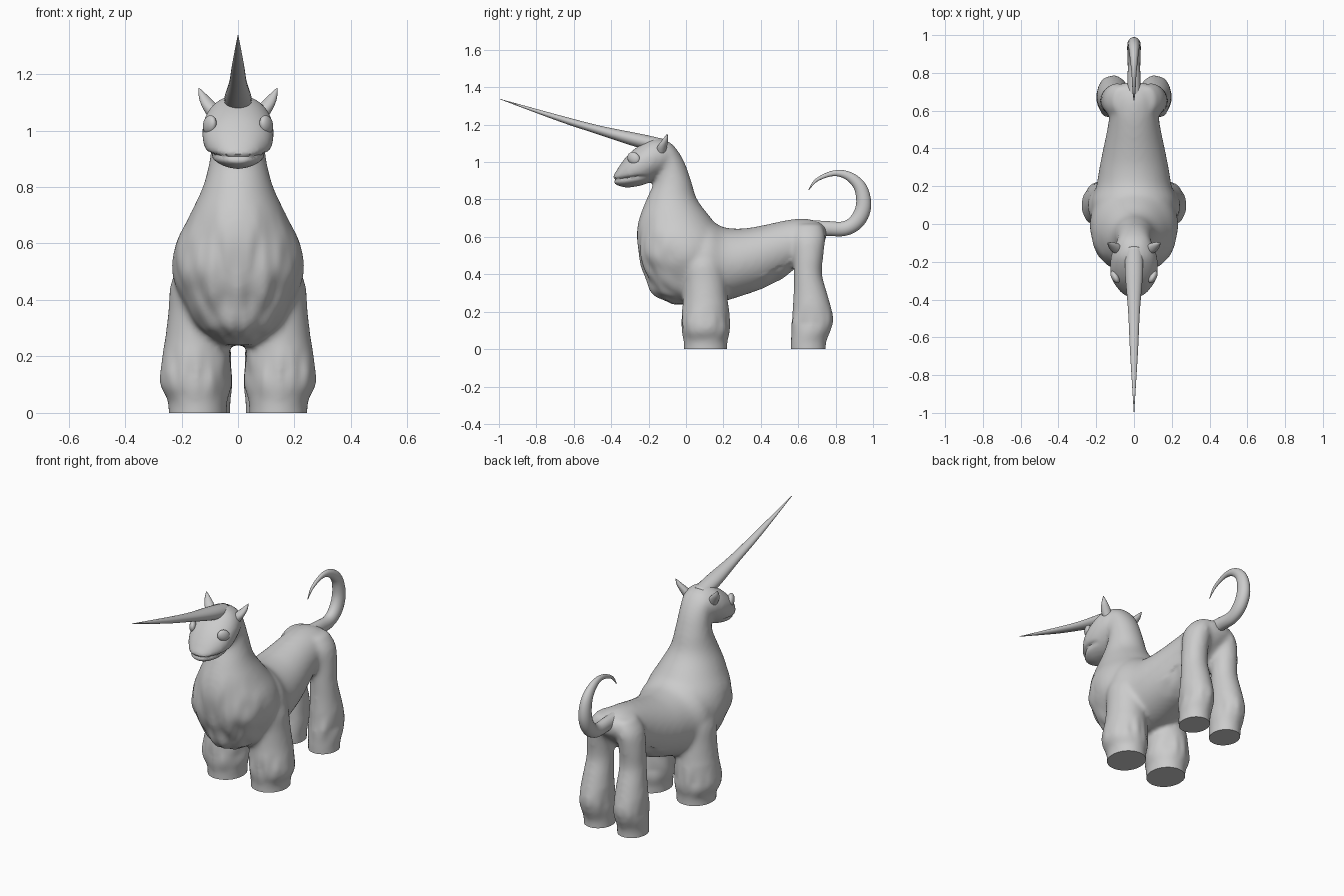
import bpy, bmesh, math
from mathutils import Vector, noise

if "Cube" in bpy.data.objects:
    bpy.data.objects.remove(bpy.data.objects["Cube"])

def spline(a, b, c, d, t):
    return [0.5 * (2*q + (r-p)*t + (2*p-5*q+4*r-s)*t*t + (3*q-p-3*r+s)*t**3)
            for p, q, r, s in zip(a, b, c, d)]

def loft(bm, rings, sides=32, steps=4):
    """Rings are (x, y, z, x radius, other radius, pitch of that radius in the yz plane)."""
    last = len(rings) - 1
    rows = []
    for i in range(last):
        quad = [rings[max(0, min(last, i + k))] for k in (-1, 0, 1, 2)]
        rows += [spline(*quad, s / steps) for s in range(steps)]
    rows.append(rings[-1])
    loops = []
    for x, y, z, rx, r, p in rows:
        p = math.radians(p)
        loop = []
        for k in range(sides):
            a = 2 * math.pi * k / sides
            v = r * math.sin(a)
            loop.append(bm.verts.new((x + rx * math.cos(a), y + v * math.cos(p), z + v * math.sin(p))))
        loops.append(loop)
    faces = [bm.faces.new(loops[0][::-1]), bm.faces.new(loops[-1])]
    for a, b in zip(loops, loops[1:]):
        for k in range(sides):
            n = (k + 1) % sides
            faces.append(bm.faces.new((a[k], a[n], b[n], b[k])))
    bmesh.ops.recalc_face_normals(bm, faces=faces)

def make(name, bm):
    mesh = bpy.data.meshes.new(name)
    bm.to_mesh(mesh)
    bm.free()
    ob = bpy.data.objects.new(name, mesh)
    bpy.context.collection.objects.link(ob)
    mesh.shade_smooth()
    return ob

def mirrored(rings):
    return [(-r[0],) + tuple(r[1:]) for r in rings]

def span(lo, hi):
    return (lo + hi) / 2, (hi - lo) / 2

bm = bmesh.new()

# chest and neck: horizontal sections (z, front, back, half width)
sections = [(.24, -.08, .08, .05), (.3, -.18, .19, .14), (.4, -.225, .22, .2), (.5, -.255, .23, .235),
            (.6, -.262, .21, .22), (.7, -.25, .135, .172), (.8, -.212, .06, .125), (.9, -.17, .028, .1),
            (1.0, -.17, -.008, .09), (1.07, -.17, -.05, .085), (1.11, -.15, -.09, .05)]
rings = []
for z, f, b, w in sections:
    c, r = span(f, b)
    rings.append((0, c, z, w, r, 0))
loft(bm, rings)

# trunk and head: upright sections (y, bottom, top, half width)
trunk = [(-.05, .3, .6, .2), (.1, .24, .69, .228), (.2, .255, .652, .2), (.3, .285, .645, .183),
         (.4, .32, .66, .163), (.5, .375, .682, .142), (.58, .43, .696, .13), (.66, .5, .695, .12),
         (.72, .55, .675, .09), (.75, .59, .65, .05)]
head = [(-.07, .98, 1.09, .07), (-.11, .94, 1.118, .102), (-.17, .905, 1.127, .122), (-.22, .88, 1.108, .128),
        (-.27, .868, 1.075, .125), (-.31, .863, 1.04, .11), (-.35, .868, .99, .082), (-.375, .878, .95, .058),
        (-.392, .89, .925, .035)]
for part in (trunk, head):
    rings = []
    for y, lo, hi, w in part:
        c, r = span(lo, hi)
        rings.append((0, y, c, w, r, 90))
    loft(bm, rings)

# legs: (x, y, z, x radius, y radius, pitch)
front_leg = [(.143, .105, -.04, .105, .117, 0), (.143, .105, .04, .105, .117, 0), (.15, .106, .1, .127, .13, 0),
             (.15, .106, .18, .124, .13, 0), (.146, .104, .26, .113, .12, 0), (.14, .1, .36, .107, .115, 0),
             (.13, .09, .47, .105, .115, 0), (.09, .08, .58, .08, .1, 0)]
hind_leg = [(.11, .655, -.04, .084, .095, 0), (.11, .655, .04, .084, .095, 0), (.112, .67, .11, .092, .108, 0),
            (.112, .675, .19, .09, .108, 0), (.11, .665, .3, .08, .09, 0), (.108, .652, .4, .073, .076, 0),
            (.105, .655, .5, .072, .08, 0), (.09, .655, .6, .07, .09, 0), (.06, .655, .67, .05, .07, 0)]
for leg in (front_leg, hind_leg):
    loft(bm, leg)
    loft(bm, mirrored(leg))
body = make("body", bm)

# blend the masses into one skin
bpy.context.view_layer.objects.active = body
body.select_set(True)
m = body.modifiers.new("blend", 'REMESH')
m.mode = 'VOXEL'
m.voxel_size = .012
m = body.modifiers.new("soften", 'SMOOTH')
m.factor = .5
m.iterations = 14
for m in list(body.modifiers):
    bpy.ops.object.modifier_apply(modifier=m.name)

# shaggy chest, belly and fetlocks, mouth groove, flat soles
bm = bmesh.new()
bm.from_mesh(body.data)
bm.normal_update()
moves = []
for v in bm.verts:
    x, y, z = v.co
    x = abs(x)
    n = noise.noise(Vector((x * 22, y * 12, z * 7)))
    chest = max(0, min(1, (.0 - y) / .15)) * max(0, min(1, (.75 - z) / .25))
    fetlock = max(0, 1 - abs(z - .14) / .1)
    belly = max(0, 1 - abs(y - .5) / .15) * (1 if .28 < z < .48 and v.normal.z < -.5 else 0)
    d = n * (.014 * chest + .012 * fetlock + .016 * belly)
    if y < -.2 and z < 1:
        d -= .012 * math.exp(-((z - .905 - .1 * (y + .38)) / .009) ** 2) * min(1, (-.2 - y) / .06)
    moves.append((v, v.normal * d))
for v, d in moves:
    v.co += d
bmesh.ops.bisect_plane(bm, geom=bm.verts[:] + bm.edges[:] + bm.faces[:], plane_co=(0, 0, 0),
                       plane_no=(0, 0, 1), clear_inner=True)
bmesh.ops.holes_fill(bm, edges=[e for e in bm.edges if e.is_boundary], sides=0)
bm.to_mesh(body.data)
bm.free()
body.data.shade_smooth()
bpy.ops.object.shade_smooth_by_angle(angle=math.radians(50))

# curling tail: (y, z, radius, pitch)
bm = bmesh.new()
tail = [(.66, .645, .045, -90), (.75, .645, .04, -90), (.85, .645, .039, -78), (.918, .69, .042, -45),
        (.95, .77, .041, -12), (.932, .865, .034, 27), (.87, .925, .024, 62), (.79, .94, .015, 100),
        (.70, .905, .009, 136), (.655, .85, .002, 162)]
loft(bm, [(0, y, z, r * .85, r, p) for y, z, r, p in tail], 20, 5)
make("tail", bm)

# horn
bm = bmesh.new()
horn = [(-.13, 1.09, .035), (-.25, 1.115, .037), (-.46, 1.17, .024), (-.68, 1.235, .016), (-.995, 1.337, .001)]
loft(bm, [(0, y, z, r * 1.3, r, 73) for y, z, r in horn], 24, 5)
make("horn", bm)

# ears and eyes, one per side
ear = [(.075, -.135, 1.04, .026, .022, 0), (.095, -.128, 1.08, .03, .026, 0),
       (.118, -.113, 1.115, .02, .017, 0), (.138, -.1, 1.15, .002, .002, 0)]
for side, s in (("left", 1), ("right", -1)):
    bm = bmesh.new()
    loft(bm, ear if s == 1 else mirrored(ear), 16)
    make(side + "_ear", bm)
    bm = bmesh.new()
    bmesh.ops.create_uvsphere(bm, u_segments=24, v_segments=16, radius=1)
    eye = make(side + "_eye", bm)
    eye.scale = (.02, .038, .032)
    eye.location = (s * .1, -.28, 1.02)
    eye.rotation_euler = (math.radians(-35), 0, math.radians(s * -28))
